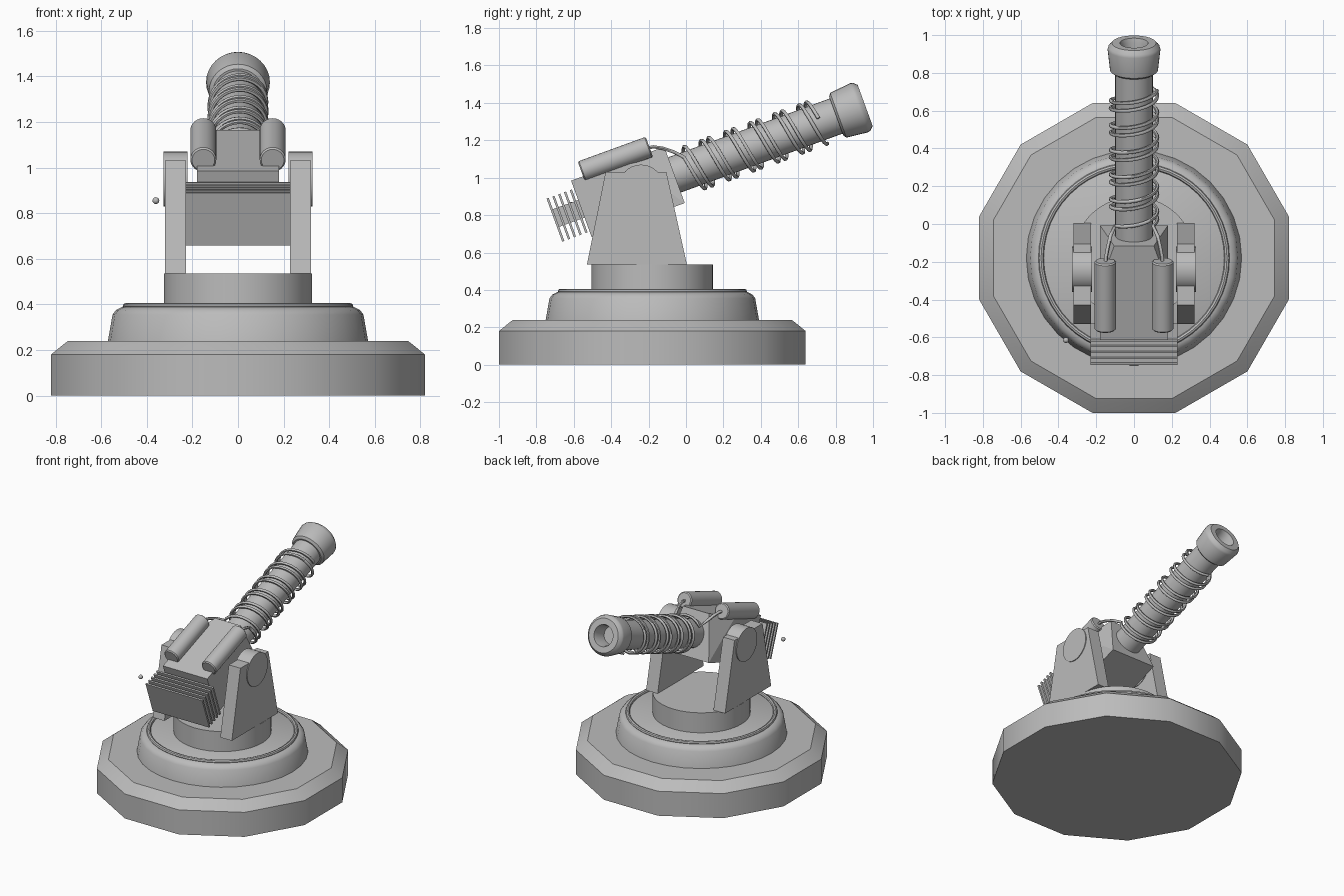
import bpy, bmesh, math
from math import sin, cos, pi, radians
from mathutils import Matrix, Vector

if "Cube" in bpy.data.objects:
    bpy.data.objects.remove(bpy.data.objects["Cube"])

metal = bpy.data.materials.new("plain_grey")
metal.use_nodes = True
GREY = (0.5, 0.5, 0.5, 1)
metal.diffuse_color = GREY
metal.node_tree.nodes["Principled BSDF"].inputs["Base Color"].default_value = GREY

CY = -0.18                                  # centre of the base
PIVOT = Vector((0, -0.24, 0.95))            # elevation axis
BASE = Matrix.Translation((0, CY, 0))
GUN = Matrix.Translation(PIVOT) @ Matrix.Rotation(radians(20), 4, 'X')
ALONG = GUN @ Matrix.Rotation(radians(-90), 4, 'X')   # lathe axis along the barrel


def finish(name, bm, matrix=Matrix(), angle=35):
    bmesh.ops.remove_doubles(bm, verts=bm.verts, dist=1e-5)
    bmesh.ops.recalc_face_normals(bm, faces=bm.faces)
    bm.transform(matrix)
    mesh = bpy.data.meshes.new(name)
    bm.to_mesh(mesh)
    bm.free()
    ob = bpy.data.objects.new(name, mesh)
    bpy.context.collection.objects.link(ob)
    mesh.materials.append(metal)
    smooth(ob, angle)
    return ob


def smooth(ob, angle=35):
    bpy.ops.object.select_all(action='DESELECT')
    ob.select_set(True)
    bpy.context.view_layer.objects.active = ob
    bpy.ops.object.shade_smooth_by_angle(angle=radians(angle))


def lathe(name, profile, sides, matrix, phase=0.0, closed=False):
    """Turn (radius, height) points around local z."""
    bm = bmesh.new()
    rings = [[bm.verts.new((r * cos(phase + 2 * pi * i / sides),
                            r * sin(phase + 2 * pi * i / sides), z))
              for i in range(sides)] for r, z in profile]
    pairs = list(zip(rings, rings[1:]))
    if closed:
        pairs.append((rings[-1], rings[0]))
    else:
        bm.faces.new(rings[0])
        bm.faces.new(rings[-1])
    for a, b in pairs:
        for i in range(sides):
            j = (i + 1) % sides
            bm.faces.new((a[i], a[j], b[j], b[i]))
    return finish(name, bm, matrix)


def box(name, low, high, matrix, edit=None):
    bm = bmesh.new()
    bmesh.ops.create_cube(bm, size=1)
    for v in bm.verts:
        v.co = Vector([l + (h - l) * (c + 0.5) for l, h, c in zip(low, high, v.co)])
    if edit:
        edit(bm)
    return finish(name, bm, matrix, 20)


# Stepped base
k = 1 / cos(pi / 12)
lathe("base_plate", [(0.82 * k, 0), (0.82 * k, 0.18), (0.765 * k, 0.225), (0.745 * k, 0.24)],
      12, BASE, pi / 12)
lathe("middle_tier", [(0.572, 0.23), (0.55, 0.355), (0.535, 0.375), (0.51, 0.388)], 32, BASE)
lathe("tier_ring", [(0.492 + 0.014 * cos(a * pi / 4), 0.392 + 0.014 * sin(a * pi / 4))
                    for a in range(8)], 48, BASE, closed=True)
lathe("turntable", [(0.325, 0.38), (0.325, 0.535)], 40, BASE)

# Yoke arms and trunnion discs
for side, s in (("left", 1), ("right", -1)):
    def taper(bm):
        for v in bm.verts:
            if v.co.z > 0.9:
                v.co.y = -0.43 if v.co.y < -0.3 else -0.105
    xs = sorted((s * 0.227, s * 0.321))
    box(side + "_yoke_arm", (xs[0], -0.53, 0.535), (xs[1], 0.005, 1.03), Matrix(), taper)
    lathe(side + "_trunnion", [(0.12, 0.222), (0.12, 0.327)], 32,
          Matrix.Translation(PIVOT) @ Matrix.Rotation(s * pi / 2, 4, 'Y'))


# Breech housing with the upper front corners cut back
def cut_corners(bm):
    for s in (1, -1):
        a, b, c = (GUN.to_3x3().inverted() @ Vector() + Vector(p) for p in
                   ((s * 0.18, 0.19, -0.16), (s * 0.105, 0.19, 0.16), (s * 0.18, -0.03, 0.16)))
        n = (b - a).cross(c - a).normalized()
        if n.x * s < 0:
            n = -n
        cut = bmesh.ops.bisect_plane(bm, geom=bm.verts[:] + bm.edges[:] + bm.faces[:],
                                     plane_co=a, plane_no=n, clear_outer=True)
        bmesh.ops.holes_fill(bm, edges=[e for e in bm.edges if e.is_boundary])


box("breech_housing", (-0.18, -0.34, -0.16), (0.18, 0.19, 0.16), GUN, cut_corners)

# Cooling fins behind the breech
box("fin_core", (-0.05, -0.49, -0.05), (0.05, -0.33, 0.05), GUN)
for i in range(5):
    u = -0.49 + i * 0.033
    box(f"cooling_fin_{i + 1}", (-0.23, u - 0.006, -0.13), (0.23, u + 0.006, 0.115), GUN)

# Barrel and hollow muzzle
lathe("barrel", [(0.1, 0.15), (0.1, 1.16)], 32, ALONG)
lathe("muzzle", [(0.11, 1.11), (0.127, 1.122), (0.14, 1.24), (0.136, 1.255), (0.117, 1.275),
                 (0.075, 1.275), (0.068, 1.25), (0.062, 1.17)], 32, ALONG)

# Tanks, each with a feed pipe that coils around the barrel
TURNS, STEPS = 5.4, 32
for side, s in (("left", 1), ("right", -1)):
    lathe(side + "_tank", [(0.05, -0.272), (0.057, -0.265), (0.057, 0.108), (0.05, 0.115)], 24,
          GUN @ Matrix.Translation((s * 0.152, 0, 0.187)) @ Matrix.Rotation(-pi / 2, 4, 'X'))
    path = [(s * 0.15, 0.1, 0.185), (s * 0.148, 0.135, 0.18), (s * 0.138, 0.18, 0.155),
            (s * 0.125, 0.23, 0.115)]
    start = radians(35 if s > 0 else 145)
    for i in range(int(TURNS * STEPS) + 1):
        t = i / STEPS
        a = start - 2 * pi * t
        path.append((0.124 * cos(a), 0.27 + 0.75 * t / TURNS, 0.124 * sin(a)))
    curve = bpy.data.curves.new(side + "_coil_pipe", 'CURVE')
    curve.dimensions = '3D'
    curve.bevel_depth = 0.01
    curve.bevel_resolution = 1
    curve.use_fill_caps = True
    spline = curve.splines.new('POLY')
    spline.points.add(len(path) - 1)
    for point, co in zip(spline.points, path):
        point.co = (*(GUN @ Vector(co)), 1)
    curve.materials.append(metal)
    pipe = bpy.data.objects.new(side + "_coil_pipe", curve)
    bpy.context.collection.objects.link(pipe)
    bpy.ops.object.select_all(action='DESELECT')
    pipe.select_set(True)
    bpy.context.view_layer.objects.active = pipe
    bpy.ops.object.convert(target='MESH')
    smooth(bpy.context.object, 60)

# Small knob beside the fins
bm = bmesh.new()
bmesh.ops.create_uvsphere(bm, u_segments=12, v_segments=8, radius=0.015)
finish("side_knob", bm, Matrix.Translation((-0.36, -0.615, 0.855)), 60)
